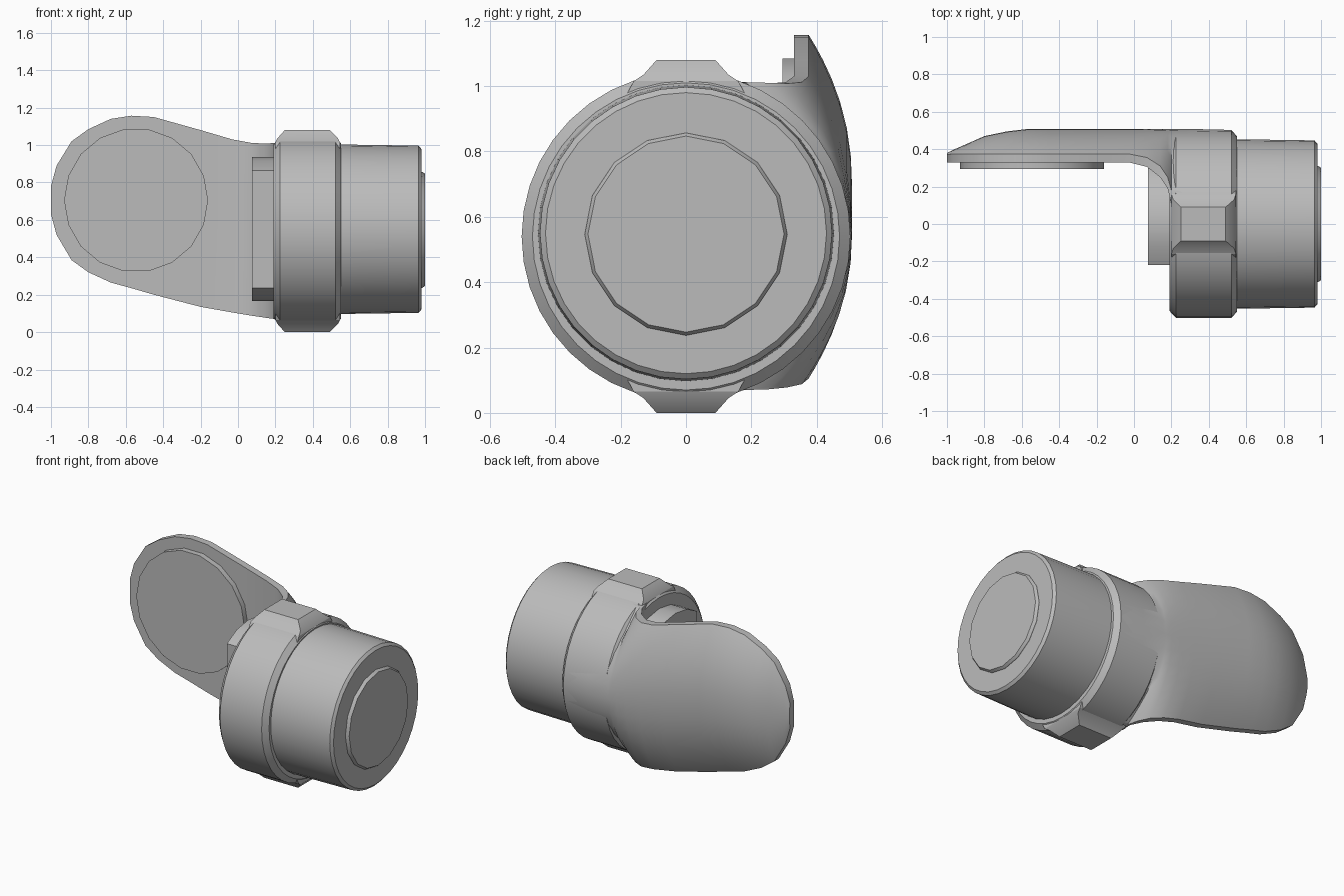
import bpy, bmesh, math
from mathutils import Vector

cube = bpy.data.objects.get("Cube")
if cube:
    bpy.data.objects.remove(cube, do_unlink=True)

grey = bpy.data.materials.new("plain_grey")
grey.use_nodes = True
GREY = (0.5, 0.5, 0.5, 1)
grey.diffuse_color = GREY
grey.node_tree.nodes["Principled BSDF"].inputs["Base Color"].default_value = GREY

MID = 0.54  # height of the barrel axis


def finish(name, bm, angle=30):
    bmesh.ops.recalc_face_normals(bm, faces=bm.faces)
    mesh = bpy.data.meshes.new(name)
    bm.to_mesh(mesh)
    bm.free()
    mesh.materials.append(grey)
    ob = bpy.data.objects.new(name, mesh)
    bpy.context.scene.collection.objects.link(ob)
    bpy.ops.object.select_all(action='DESELECT')
    ob.select_set(True)
    bpy.context.view_layer.objects.active = ob
    bpy.ops.object.shade_smooth_by_angle(angle=math.radians(angle))
    return ob


def loft(bm, rings):
    """Skin closed rings of points and cap both ends."""
    loops = [[bm.verts.new(p) for p in ring] for ring in rings]
    n = len(loops[0])
    for a, b in zip(loops, loops[1:]):
        for i in range(n):
            j = (i + 1) % n
            bm.faces.new((a[i], a[j], b[j], b[i]))
    bm.faces.new(loops[0])
    bm.faces.new(loops[-1])


def lathe_x(profile, zc, n):
    """Rings of (x, radius) about a horizontal axis along x."""
    return [[(x, r * math.cos(math.tau * i / n), zc + r * math.sin(math.tau * i / n))
             for i in range(n)] for x, r in profile]


# Barrel with raised end cap
bm = bmesh.new()
loft(bm, lathe_x([(0.4, 0.453), (0.55, 0.453), (0.965, 0.447), (0.98, 0.43)], 0.55, 36))
finish("barrel", bm)
bm = bmesh.new()
loft(bm, lathe_x([(0.95, 0.31), (0.985, 0.31), (1.0, 0.3)], 0.547, 16))
finish("barrel_end_cap", bm)

# Collar
bm = bmesh.new()
loft(bm, lathe_x([(0.19, 0.465), (0.225, 0.503), (0.52, 0.503), (0.55, 0.47)], MID, 40))
finish("collar", bm)

# Lugs above and below the collar
for name, side in (("upper_lug", 1), ("lower_lug", -1)):
    bm = bmesh.new()
    steps = [(0.40, 0.2, 0.2, 0.545), (0.475, 0.16, 0.2, 0.545),
             (0.495, 0.13, 0.21, 0.535), (0.54, 0.09, 0.25, 0.49)]
    loft(bm, [[(a, -w, MID + side * h), (b, -w, MID + side * h),
               (b, w, MID + side * h), (a, w, MID + side * h)] for h, w, a, b in steps])
    finish(name, bm, 20)

# Inner boss, cut flat on the front side
bm = bmesh.new()
loft(bm, lathe_x([(0.075, 0.385), (0.25, 0.385)], 0.55, 20))
cut = bmesh.ops.bisect_plane(bm, geom=bm.verts[:] + bm.edges[:] + bm.faces[:],
                             plane_co=(0, -0.22, 0), plane_no=(0, -1, 0), clear_outer=True)
bmesh.ops.holes_fill(bm, edges=[e for e in cut["geom_cut"] if isinstance(e, bmesh.types.BMEdge)])
finish("inner_boss", bm)

# Arm stations: x, top, bottom, inner y, edge y, back y
stations = [
    (-1.0, 0.78, 0.63, 0.33, 0.37, 0.38), (-0.97, 0.89, 0.52, 0.33, 0.375, 0.395),
    (-0.89, 1.02, 0.385, 0.33, 0.375, 0.43), (-0.8, 1.085, 0.32, 0.33, 0.375, 0.47),
    (-0.68, 1.14, 0.265, 0.33, 0.375, 0.495), (-0.57, 1.157, 0.235, 0.33, 0.375, 0.508),
    (-0.45, 1.15, 0.2, 0.33, 0.375, 0.508), (-0.2, 1.08, 0.135, 0.33, 0.375, 0.508),
    (-0.03, 1.03, 0.105, 0.33, 0.375, 0.508), (0.07, 1.012, 0.088, 0.305, 0.355, 0.508),
    (0.14, 1.008, 0.078, 0.25, 0.31, 0.508), (0.18, 1.01, 0.072, 0.19, 0.25, 0.508),
    (0.2, 1.012, 0.07, 0.11, 0.18, 0.508), (0.35, 1.015, 0.065, 0.08, 0.15, 0.507),
    (0.52, 1.01, 0.07, 0.08, 0.14, 0.503), (0.55, 0.985, 0.1, 0.08, 0.13, 0.47),
]
N = 16
rings = []
for x, top, low, inner, edge, back in stations:
    zc, h = (top + low) / 2, (top - low) / 2
    ring = [(x, inner, low), (x, inner, top)]
    for i in range(N + 1):
        t = math.cos(math.pi * i / N)
        ring.append((x, edge + (back - edge) * (1 - abs(t) ** 2.2), zc + h * t))
    rings.append(ring)
bm = bmesh.new()
loft(bm, rings)
finish("curved_arm", bm, 35)

# Round pad on the inside of the arm
bm = bmesh.new()
n = 18
loft(bm, [[(-0.545 + r * math.cos(math.tau * i / n), y, 0.705 + r * math.sin(math.tau * i / n))
           for i in range(n)] for y, r in ((0.295, 0.385), (0.35, 0.385))])
finish("arm_pad", bm)
